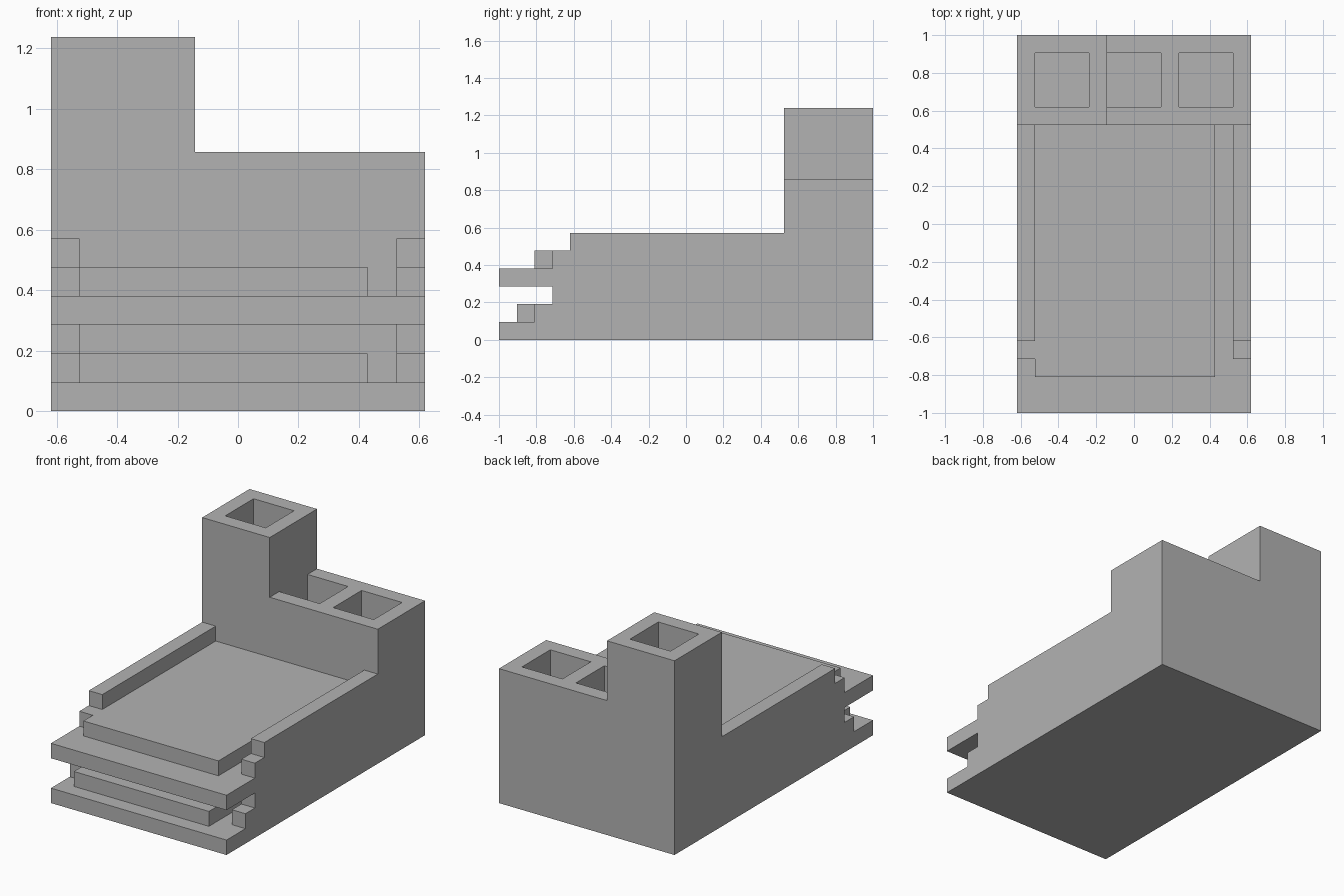
import bpy
import bmesh

if "Cube" in bpy.data.objects:
    bpy.data.objects.remove(bpy.data.objects["Cube"], do_unlink=True)

U = 2 / 21  # one grid step; all sizes below are in steps

grey = bpy.data.materials.new("plain grey")
grey.use_nodes = True
grey.diffuse_color = (0.45, 0.45, 0.45, 1)
grey.node_tree.nodes["Principled BSDF"].inputs["Base Color"].default_value = grey.diffuse_color


def extrude_profile(name, profile, x0, x1):
    """Extrude a closed (y, z) outline along x."""
    bm = bmesh.new()
    face = bm.faces.new([bm.verts.new((x0 * U, y * U, z * U)) for y, z in profile])
    swept = bmesh.ops.extrude_face_region(bm, geom=[face])["geom"]
    verts = [v for v in swept if isinstance(v, bmesh.types.BMVert)]
    bmesh.ops.translate(bm, verts=verts, vec=((x1 - x0) * U, 0, 0))
    bmesh.ops.recalc_face_normals(bm, faces=bm.faces)
    mesh = bpy.data.meshes.new(name)
    bm.to_mesh(mesh)
    bm.free()
    mesh.materials.append(grey)
    obj = bpy.data.objects.new(name, mesh)
    bpy.context.collection.objects.link(obj)
    return obj


def box(name, x, y, z):
    outline = [(y[0], z[0]), (y[1], z[0]), (y[1], z[1]), (y[0], z[1])]
    return extrude_profile(name, outline, *x)


def cut(target, cutter):
    cutter.hide_render = True
    mod = target.modifiers.new("cut", "BOOLEAN")
    mod.operation = "DIFFERENCE"
    mod.solver = "EXACT"
    mod.object = cutter
    bpy.context.view_layer.objects.active = target
    bpy.ops.object.modifier_apply(modifier=mod.name)
    bpy.data.objects.remove(cutter, do_unlink=True)


# Body: stepped side outline with two projecting plates and a high back
side = [(-10.5, 0), (10.5, 0), (10.5, 13), (5.5, 13), (5.5, 6),
        (-6.5, 6), (-6.5, 5), (-7.5, 5), (-7.5, 4), (-10.5, 4), (-10.5, 3),
        (-7.5, 3), (-7.5, 2), (-8.5, 2), (-8.5, 1), (-10.5, 1)]
body = extrude_profile("body", side, -6.5, 6.5)

# Open tray on top and slot between the plates, leaving the side walls
cut(body, box("tray_cutter", (-5.5, 5.5), (-12, 5.5), (4, 7)))
cut(body, box("slot_cutter", (-5.5, 5.5), (-12, 5.5), (1, 3)))

# Square shafts in the back block
for x in (-4, 0, 4):
    cut(body, box("shaft_cutter", (x - 1.5, x + 1.5), (6.5, 9.5), (1, 15)))

# Lower the back block beside the tower
cut(body, box("notch_cutter", (-1.5, 8), (4, 12), (9, 16)))

# Sliding slabs, each a step short of the left wall
box("lower_slab", (-5.5, 4.5), (-9.5, 5.5), (1, 2))
box("upper_slab", (-5.5, 4.5), (-8.5, 5.5), (4, 5))
